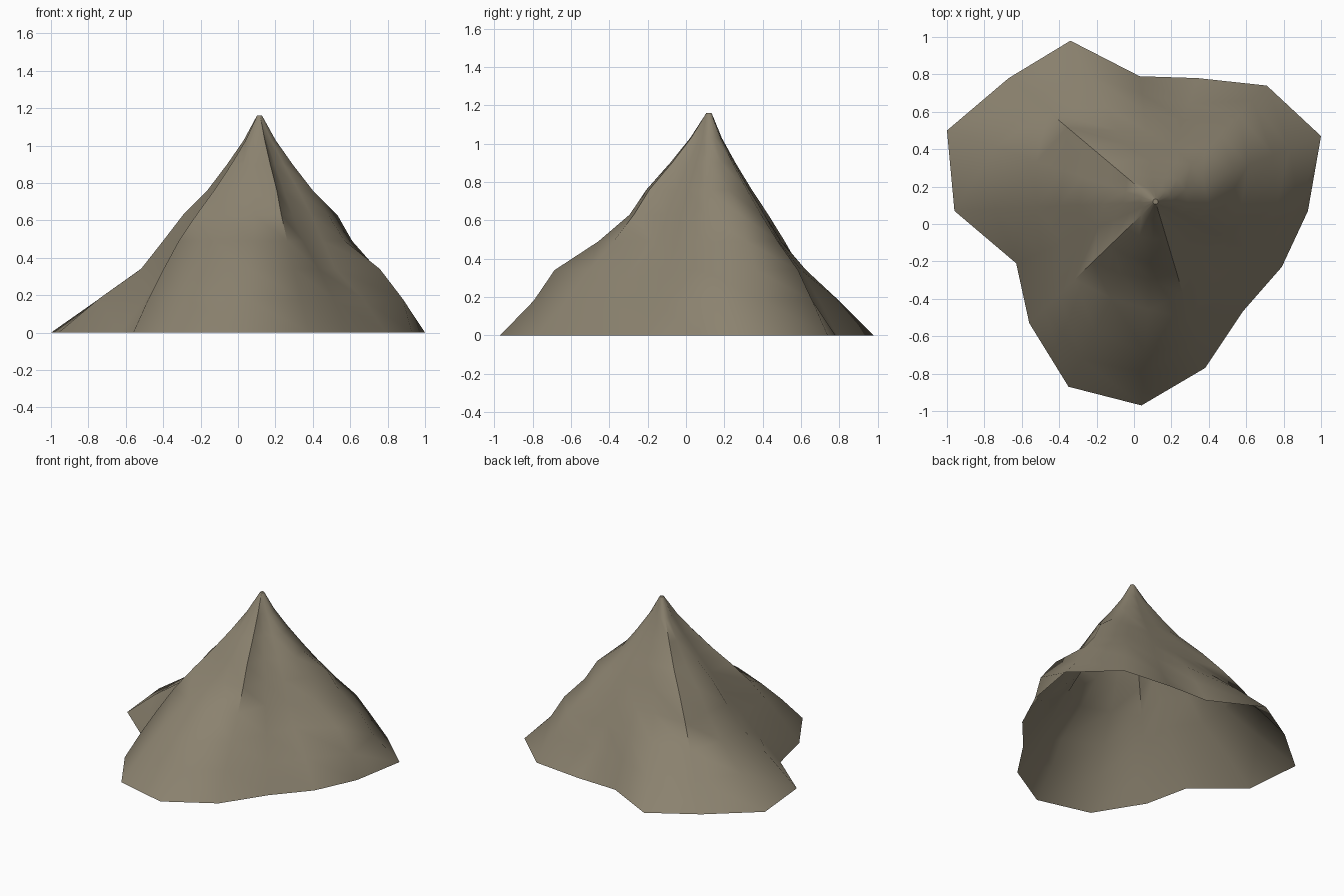
import bpy
import bmesh
import math
from mathutils import Vector

cube = bpy.data.objects.get("Cube")
if cube:
    bpy.data.objects.remove(cube)

# Rock material
rock = bpy.data.materials.new("grey brown rock")
rock.use_nodes = True
colour = (0.26, 0.225, 0.16, 1.0)
rock.diffuse_color = colour
rock.node_tree.nodes["Principled BSDF"].inputs["Base Color"].default_value = colour

SUMMIT = Vector((0.115, 0.12, 1.16))
SUMMIT_RADIUS = 0.014

# Ridges and gullies around the peak: foot x, foot y, then the share of the
# foot radius left at the low, lower middle, middle, upper middle and high contour
SPOKES = [
    (1.0, .47, .81, .71, .56, .47, .29),
    (.71, .74, .87, .75, .58, .44, .32),
    (.34, .78, .79, .66, .55, .44, .32),
    (.03, .79, .86, .72, .56, .44, .32),
    (-.34, .98, .79, .59, .44, .36, .26),
    (-.67, .78, .84, .73, .6, .46, .31),
    (-1.0, .5, .77, .57, .44, .35, .23),
    (-.96, .07, .8, .59, .48, .38, .26),
    (-.63, -.21, .82, .67, .52, .41, .3),
    (-.56, -.53, .88, .76, .64, .5, .36),
    (-.35, -.87, .85, .7, .52, .39, .3),
    (.04, -.97, .84, .74, .53, .38, .3),
    (.38, -.77, .84, .7, .56, .44, .35),
    (.58, -.47, .85, .68, .5, .38, .28),
    (.79, -.23, .82, .6, .5, .41, .31),
    (.93, .07, .94, .79, .56, .45, .35),
]


def spoke_points(x, y, low, lower_mid, middle, upper_mid, high):
    """Contour points of one spoke, from the foot up to the summit."""
    reach = Vector((x - SUMMIT.x, y - SUMMIT.y, 0))
    heights = (0, .18, .34, .49, .63, .76, .9, 1.03, SUMMIT.z)
    shares = (1, low, lower_mid, middle, upper_mid, high,
              high * .62, high * .3, SUMMIT_RADIUS / reach.length)
    base = Vector((SUMMIT.x, SUMMIT.y, 0))
    return [base + reach * s + Vector((0, 0, z)) for s, z in zip(shares, heights)]


# Mountain shell, open underneath
bm = bmesh.new()
columns = [[bm.verts.new(p) for p in spoke_points(*spoke)] for spoke in SPOKES]
for i, right in enumerate(columns):
    left = columns[(i + 1) % len(columns)]
    for k in range(len(right) - 1):
        bm.faces.new((right[k], left[k], right[k + 1]))
        bm.faces.new((left[k], left[k + 1], right[k + 1]))
bm.faces.new([column[-1] for column in columns])

mesh = bpy.data.meshes.new("mountain")
bm.to_mesh(mesh)
bm.free()
mesh.materials.append(rock)
mountain = bpy.data.objects.new("mountain", mesh)
bpy.context.collection.objects.link(mountain)

# Soft slopes with sharp ridges
bpy.ops.object.select_all(action="DESELECT")
mountain.select_set(True)
bpy.context.view_layer.objects.active = mountain
bpy.ops.object.shade_smooth_by_angle(angle=math.radians(50))
